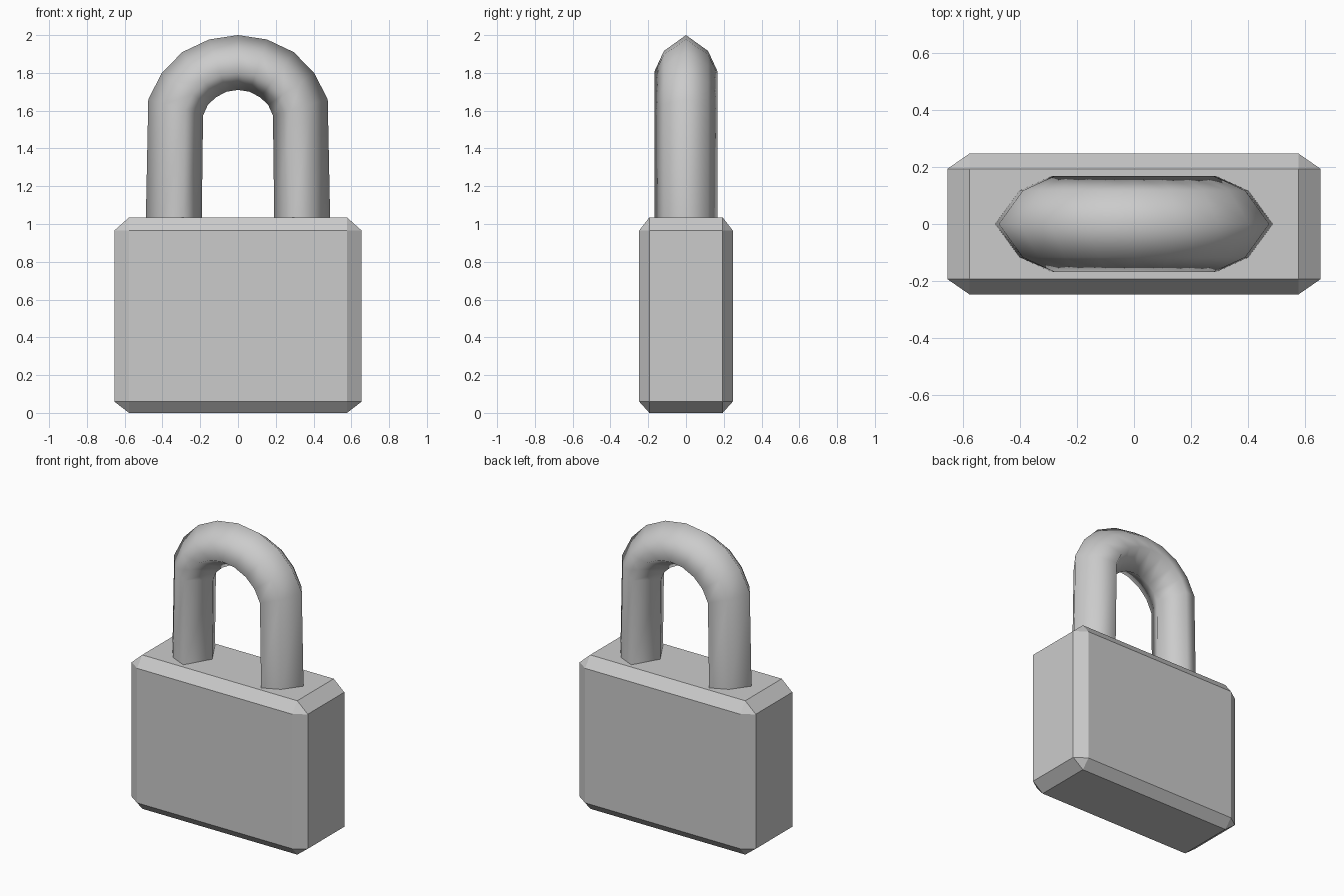
import bpy, bmesh
from itertools import product

if "Cube" in bpy.data.objects:
    bpy.data.objects.remove(bpy.data.objects["Cube"])


def add_object(name, bm, smooth=False):
    bmesh.ops.recalc_face_normals(bm, faces=bm.faces)
    mesh = bpy.data.meshes.new(name)
    bm.to_mesh(mesh)
    bm.free()
    for p in mesh.polygons:
        p.use_smooth = smooth
    obj = bpy.data.objects.new(name, mesh)
    bpy.context.collection.objects.link(obj)
    return obj


# Lock body: chamfered block, each corner cut by a small triangle
bm = bmesh.new()
outer, inner = (0.655, 0.248), (0.577, 0.194)
for sx, sy, top in product((-1, 1), (-1, 1), (0, 1)):
    z_out, z_in = (1.035, 0.965) if top else (0.0, 0.06)
    bm.verts.new((sx * outer[0], sy * inner[1], z_in))
    bm.verts.new((sx * inner[0], sy * outer[1], z_in))
    bm.verts.new((sx * inner[0], sy * inner[1], z_out))
bmesh.ops.convex_hull(bm, input=bm.verts)
bmesh.ops.dissolve_limit(bm, angle_limit=0.02, verts=bm.verts, edges=bm.edges)
add_object("lock_body", bm)

# Shackle: six-sided section swept between outer and inner outlines
# half path rows: outer x, outer z, inner x, inner z
half = [
    (0.488, 1.02, 0.192, 1.02),
    (0.475, 1.66, 0.185, 1.575),
    (0.403, 1.80, 0.16, 1.63),
    (0.295, 1.91, 0.118, 1.67),
    (0.153, 1.977, 0.062, 1.70),
]
path = half + [(0, 2.0, 0, 1.71)] + [(-a, b, -c, d) for a, b, c, d in reversed(half)]
# section: fraction from outer to inner outline, y offset
section = [(0, 0), (0.29, 0.117), (0.67, 0.168), (1, 0), (0.67, -0.168), (0.29, -0.117)]
bm = bmesh.new()
rings = [[bm.verts.new((ox + (ix - ox) * t, y, oz + (iz - oz) * t)) for t, y in section]
         for ox, oz, ix, iz in path]
n = len(section)
for a, b in zip(rings, rings[1:]):
    for i in range(n):
        j = (i + 1) % n
        bm.faces.new((a[i], a[j], b[j], b[i]))
add_object("shackle", bm, smooth=True)
